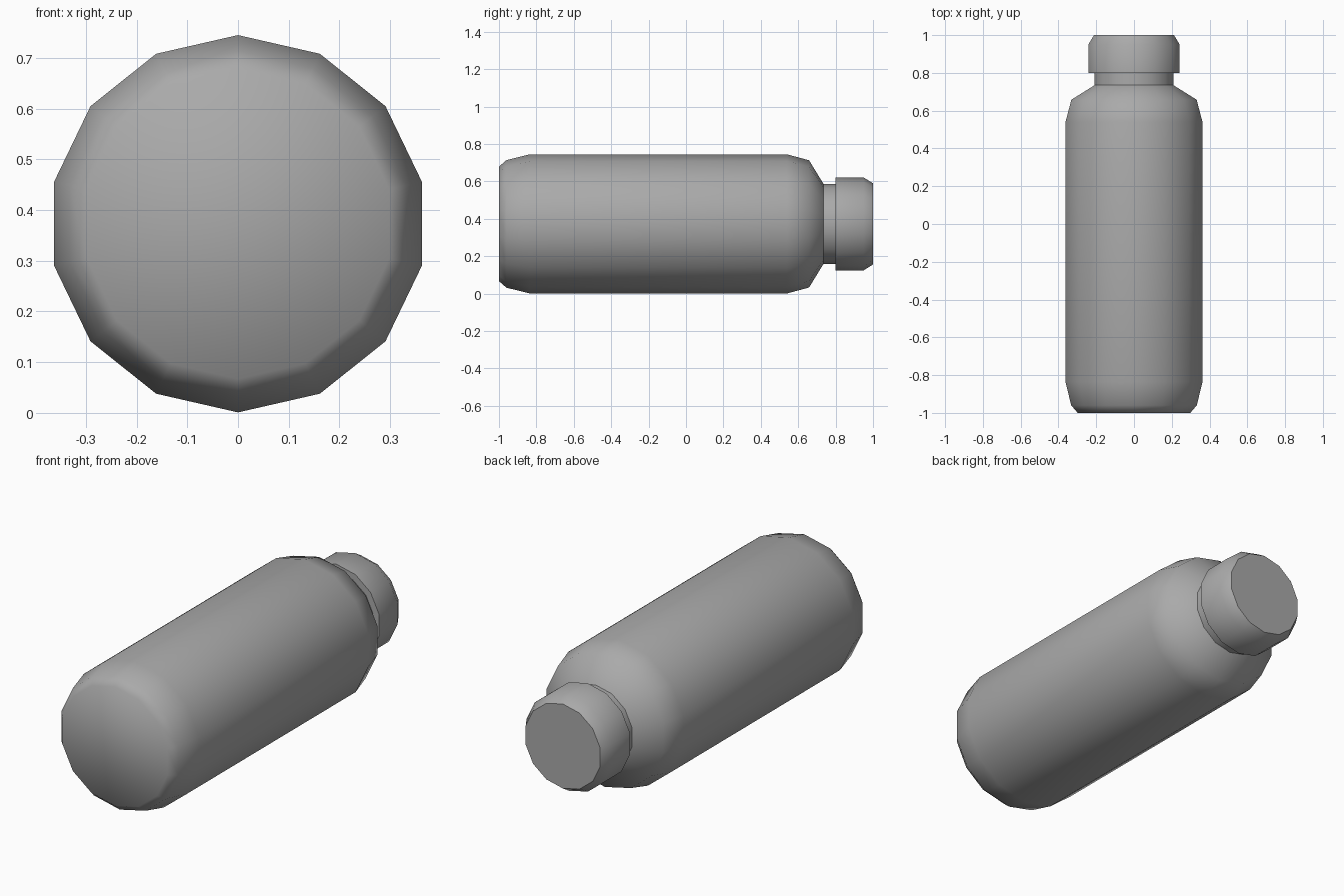
import bpy, bmesh, math

if "Cube" in bpy.data.objects:
    bpy.data.objects.remove(bpy.data.objects["Cube"])

SIDES = 14
CENTRE_Z = 0.373

grey = bpy.data.materials.new("neutral grey")
grey.diffuse_color = (0.4, 0.4, 0.4, 1)
grey.use_nodes = True
grey.node_tree.nodes["Principled BSDF"].inputs["Base Color"].default_value = grey.diffuse_color


def lathe(name, profile):
    """Spin (y, radius) points around the lying bottle's long axis, closing both ends."""
    bm = bmesh.new()
    rings = []
    for y, r in profile:
        ring = []
        for i in range(SIDES):
            a = 2 * math.pi * i / SIDES
            ring.append(bm.verts.new((r * math.sin(a), y, CENTRE_Z + r * math.cos(a))))
        rings.append(ring)
    for a, b in zip(rings, rings[1:]):
        for i in range(SIDES):
            j = (i + 1) % SIDES
            bm.faces.new((a[i], a[j], b[j], b[i]))
    bm.faces.new(rings[0])
    bm.faces.new(rings[-1])
    bmesh.ops.recalc_face_normals(bm, faces=bm.faces)
    mesh = bpy.data.meshes.new(name)
    bm.to_mesh(mesh)
    bm.free()
    mesh.materials.append(grey)
    obj = bpy.data.objects.new(name, mesh)
    bpy.context.collection.objects.link(obj)
    bpy.ops.object.select_all(action='DESELECT')
    obj.select_set(True)
    bpy.context.view_layer.objects.active = obj
    bpy.ops.object.shade_smooth_by_angle(angle=math.radians(53))
    return obj


# Bottle body: rounded base, straight wall, shoulder and neck
lathe("bottle_body", [(-1.0, 0.306), (-0.96, 0.341), (-0.835, 0.372), (0.54, 0.372),
                      (0.658, 0.340), (0.735, 0.214), (0.81, 0.214)])

# Screw cap with a bevelled end
lathe("cap", [(0.80, 0.248), (0.95, 0.248), (1.0, 0.217)])
